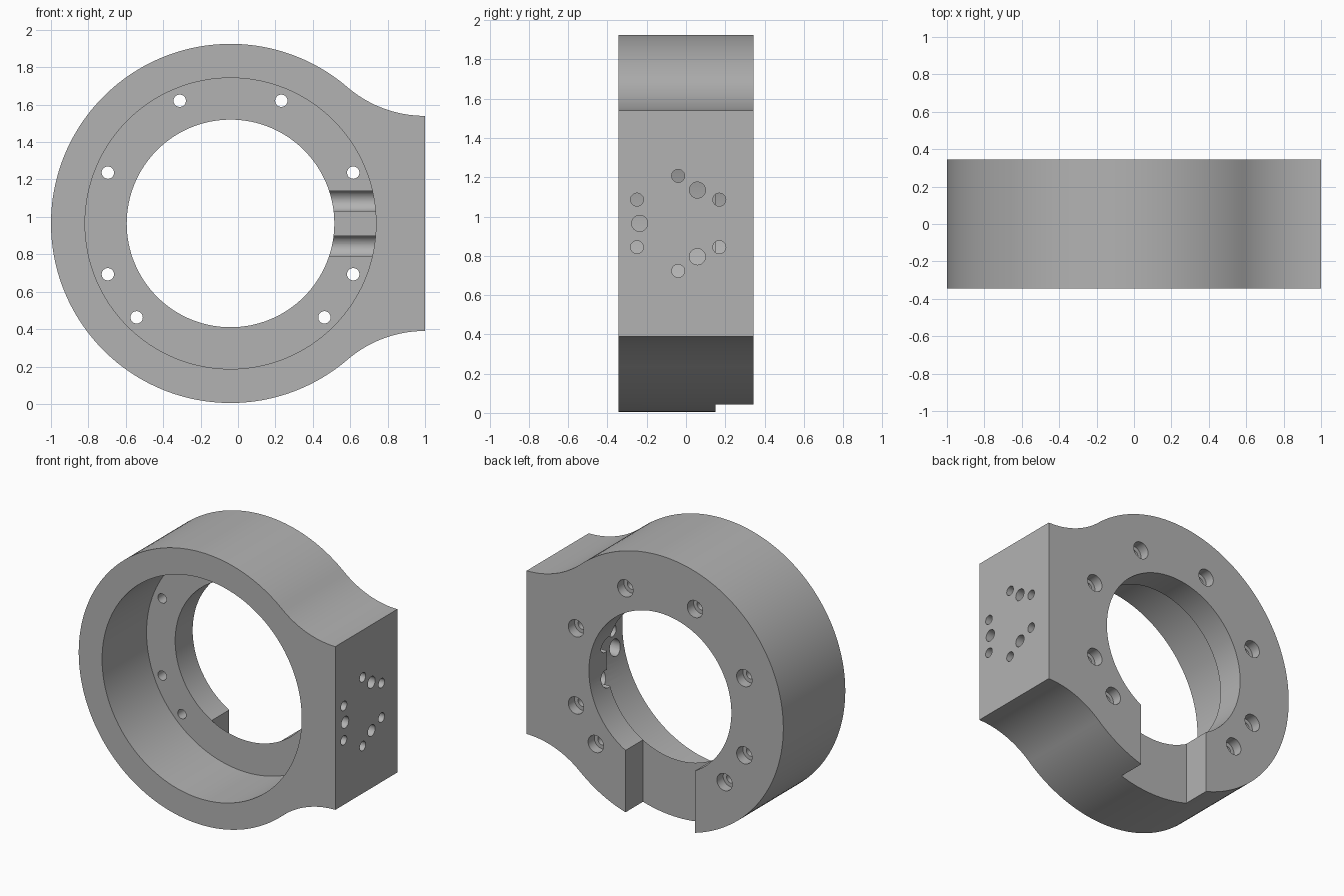
import bpy, bmesh, math
from mathutils import Vector, Matrix

if "Cube" in bpy.data.objects:
    bpy.data.objects.remove(bpy.data.objects["Cube"])

CX, CZ = -0.04, 0.965        # ring centre
R, BORE, LIP = 0.96, 0.778, 0.555
HALF = 0.345                 # half thickness
STEP = 0.15                  # front face of the lip
PAD = 0.575                  # half height of the mounting pad

grey = bpy.data.materials.new("machined grey")
grey.use_nodes = True
colour = (0.45, 0.45, 0.45, 1)
grey.diffuse_color = colour
grey.node_tree.nodes["Principled BSDF"].inputs["Base Color"].default_value = colour


def make_object(name, bm):
    bmesh.ops.recalc_face_normals(bm, faces=bm.faces)
    mesh = bpy.data.meshes.new(name)
    bm.to_mesh(mesh)
    bm.free()
    mesh.materials.append(grey)
    ob = bpy.data.objects.new(name, mesh)
    bpy.context.collection.objects.link(ob)
    return ob


def rod(start, end, radius, sides=32):
    start, end = Vector(start), Vector(end)
    axis = end - start
    turn = axis.to_track_quat('Z', 'Y').to_matrix().to_4x4()
    bm = bmesh.new()
    bmesh.ops.create_cone(bm, cap_ends=True, segments=sides, radius1=radius, radius2=radius,
                          depth=axis.length, matrix=Matrix.Translation((start + end) / 2) @ turn)
    return make_object("cutter", bm)


def box(low, high):
    low, high = Vector(low), Vector(high)
    bm = bmesh.new()
    bmesh.ops.create_cube(bm, size=1, matrix=Matrix.Translation((low + high) / 2)
                          @ Matrix.Diagonal((*(high - low), 1)))
    return make_object("cutter", bm)


def cut(body, cutter):
    mod = body.modifiers.new("cut", 'BOOLEAN')
    mod.operation, mod.solver, mod.object = 'DIFFERENCE', 'EXACT', cutter
    bpy.context.view_layer.objects.active = body
    bpy.ops.object.modifier_apply(modifier=mod.name)
    bpy.data.objects.remove(cutter)


# Outline: round ring blending through concave fillets into the flat pad
dx = 1 - CX
fillet = (dx ** 2 + PAD ** 2 - R ** 2) / (2 * (R - PAD))
tangent = math.atan2(PAD + fillet, dx)
upper = []
for i in range(25):
    a = -math.pi / 2 - (math.pi / 2 - tangent) * i / 24
    upper.append((dx + fillet * math.cos(a), PAD + fillet + fillet * math.sin(a)))
for i in range(1, 65):
    a = tangent + (math.pi - tangent) * i / 64
    upper.append((R * math.cos(a), R * math.sin(a)))
outline = upper + [(x, -z) for x, z in reversed(upper[:-1])]

bm = bmesh.new()
face = bm.faces.new([bm.verts.new((CX + x, -HALF, CZ + z)) for x, z in outline])
grown = bmesh.ops.extrude_face_region(bm, geom=[face])
bmesh.ops.translate(bm, vec=(0, 2 * HALF, 0),
                    verts=[g for g in grown["geom"] if isinstance(g, bmesh.types.BMVert)])
housing = make_object("ring_housing", bm)

# Main bore, lip opening and the slot through the bottom of the lip
cut(housing, rod((CX, -0.5, CZ), (CX, STEP, CZ), BORE, 128))
cut(housing, rod((CX, 0, CZ), (CX, 0.5, CZ), LIP, 128))
cut(housing, box((CX - 0.27, STEP, -0.2), (CX + 0.27, 0.5, 0.7)))

# Lip bolt holes, counterbored from the back
for deg in (22.5, 67.5, 112.5, 157.5, 202.5, 225, 315, 337.5):
    a = math.radians(deg)
    x, z = CX + 0.71 * math.cos(a), CZ + 0.71 * math.sin(a)
    cut(housing, rod((x, 0.05, z), (x, 0.5, z), 0.033))
    cut(housing, rod((x, HALF - 0.07, z), (x, 0.5, z), 0.06))

# Pad bolt holes, counterbored from inside the ring
for k in range(6):
    a = math.radians(30 + 60 * k)
    y, z = -0.04 + 0.242 * math.cos(a), CZ + 0.242 * math.sin(a)
    cut(housing, rod((0.3, y, z), (1.1, y, z), 0.033))
    cut(housing, rod((0.3, y, z), (0.85, y, z), 0.057))

# Pad dowel holes
for deg in (60, 180, 300):
    a = math.radians(deg)
    y, z = -0.04 + 0.196 * math.cos(a), CZ + 0.196 * math.sin(a)
    cut(housing, rod((0.6, y, z), (1.1, y, z), 0.041))

bpy.ops.object.select_all(action='DESELECT')
housing.select_set(True)
bpy.context.view_layer.objects.active = housing
bpy.ops.object.shade_smooth_by_angle(angle=math.radians(30))
